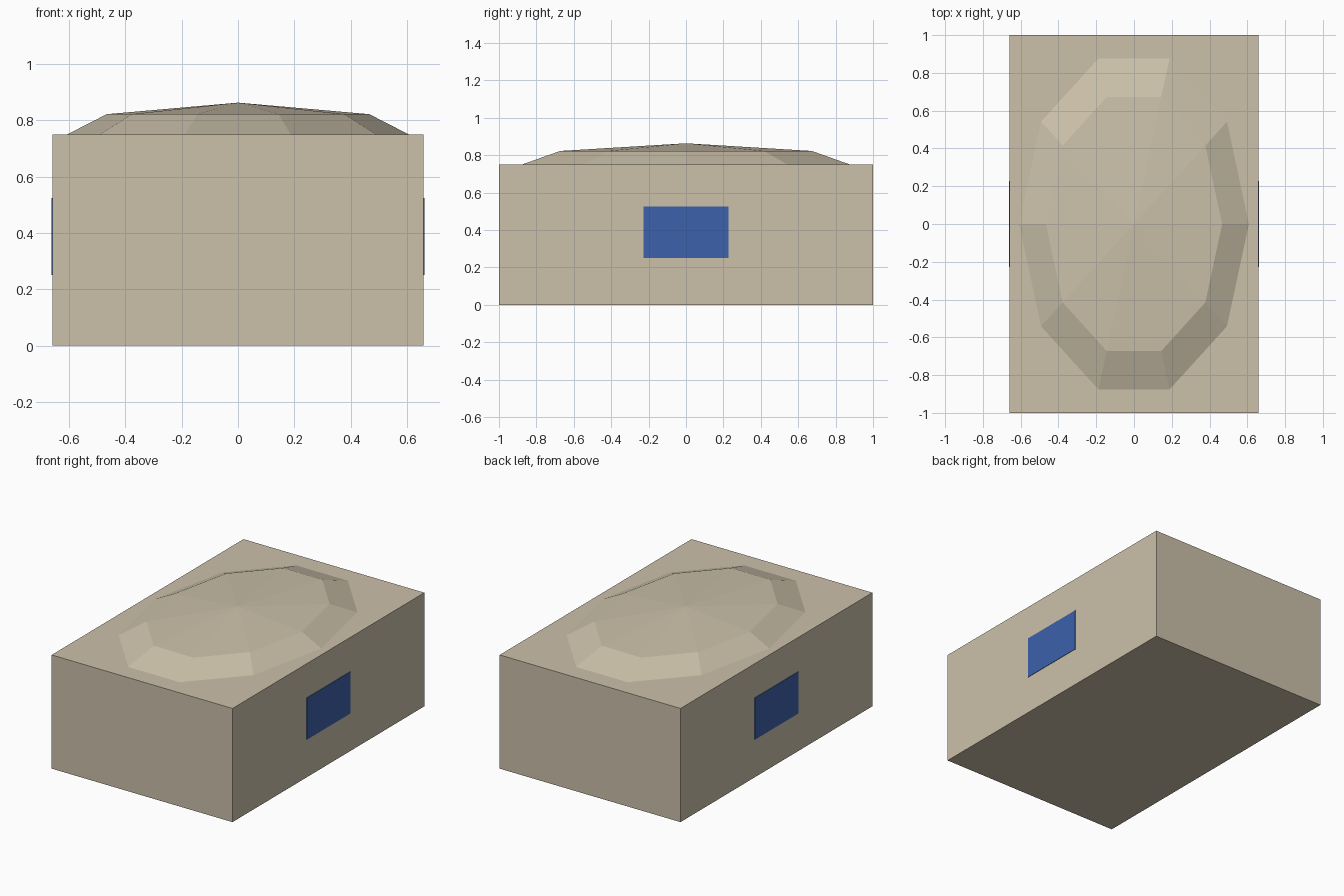
import bpy, bmesh
from math import sin, cos, pi

if "Cube" in bpy.data.objects:
    bpy.data.objects.remove(bpy.data.objects["Cube"])


def material(name, rgb):
    m = bpy.data.materials.new(name)
    m.diffuse_color = (*rgb, 1)
    m.use_nodes = True
    m.node_tree.nodes["Principled BSDF"].inputs["Base Color"].default_value = m.diffuse_color
    return m


def box(name, lo, hi, mat):
    centre = [(a + b) / 2 for a, b in zip(lo, hi)]
    bpy.ops.mesh.primitive_cube_add(size=1, location=centre)
    ob = bpy.context.object
    ob.name = name
    ob.scale = [b - a for a, b in zip(lo, hi)]
    ob.data.materials.append(mat)
    return ob


def ellipsoid(name, centre, radii, sides, bands, mat):
    """Flat-faced ellipsoid with a corner on the +x axis."""
    bm = bmesh.new()
    rings = []
    for j in range(1, bands):
        a = pi * j / bands
        rings.append([bm.verts.new((radii[0] * sin(a) * cos(2 * pi * i / sides),
                                    radii[1] * sin(a) * sin(2 * pi * i / sides),
                                    radii[2] * cos(a))) for i in range(sides)])
    top = bm.verts.new((0, 0, radii[2]))
    bottom = bm.verts.new((0, 0, -radii[2]))
    for i in range(sides):
        k = (i + 1) % sides
        bm.faces.new((top, rings[0][i], rings[0][k]))
        bm.faces.new((bottom, rings[-1][k], rings[-1][i]))
        for up, low in zip(rings, rings[1:]):
            bm.faces.new((up[i], low[i], low[k], up[k]))
    me = bpy.data.meshes.new(name)
    bm.to_mesh(me)
    bm.free()
    ob = bpy.data.objects.new(name, me)
    ob.location = centre
    me.materials.append(mat)
    bpy.context.collection.objects.link(ob)


tan = material("tan", (0.60, 0.53, 0.40))
blue = material("blue", (0.045, 0.12, 0.40))

# Main block
box("body", (-0.66, -1, 0), (0.66, 1, 0.75), tan)

# Faceted cushion sunk into the top
ellipsoid("domed_top", (0, 0, 0.7235), (0.66, 1.0, 0.14), 10, 4, tan)

# Thin blue panel on each side
for side, x in (("left", -0.66), ("right", 0.66)):
    box(side + "_panel", (x - 0.003, -0.227, 0.25), (x + 0.003, 0.227, 0.525), blue)
